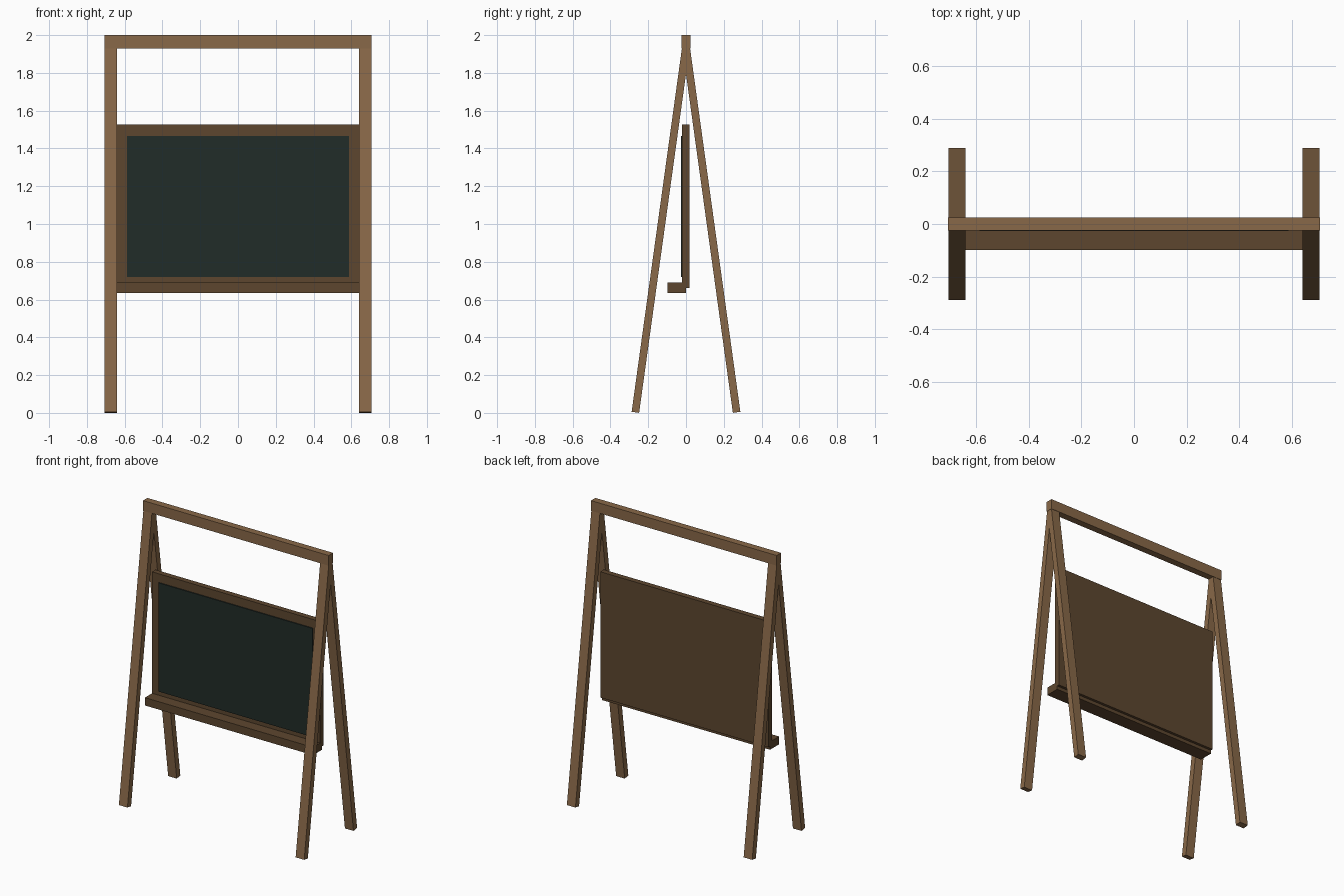
import bpy
import math

if "Cube" in bpy.data.objects:
    bpy.data.objects.remove(bpy.data.objects["Cube"])


def material(name, rgb):
    m = bpy.data.materials.new(name)
    m.diffuse_color = (*rgb, 1.0)
    m.use_nodes = True
    m.node_tree.nodes["Principled BSDF"].inputs["Base Color"].default_value = m.diffuse_color
    return m


light_wood = material("light_wood", (0.25, 0.14, 0.065))
dark_wood = material("dark_wood", (0.11, 0.062, 0.028))
slate = material("slate", (0.015, 0.025, 0.021))


def box(name, centre, size, mat, tilt=0.0):
    """Box with the given size, tilted about the x axis."""
    bpy.ops.mesh.primitive_cube_add(size=1, location=centre, rotation=(tilt, 0, 0))
    ob = bpy.context.object
    ob.name = name
    ob.scale = size
    ob.data.materials.append(mat)
    return ob


# Top beam joining the two A-frames
box("top_beam", (0, 0, 1.965), (1.414, 0.048, 0.07), light_wood)

# Four splayed legs, tops buried in the beam
foot_y, foot_z, top_z = 0.268, 0.003, 1.94
length = math.hypot(foot_y, top_z - foot_z)
lean = math.atan2(foot_y, top_z - foot_z)
for x_name, sx in (("left", -1), ("right", 1)):
    for y_name, sy in (("front", -1), ("back", 1)):
        box(f"{y_name}_{x_name}_leg",
            (sx * 0.673, sy * foot_y / 2, (foot_z + top_z) / 2),
            (0.065, 0.04, length), light_wood, sy * lean)

# Backing frame, writing surface standing proud of it, and chalk tray
box("board_frame", (0, -0.001, 1.093), (1.28, 0.038, 0.866), dark_wood)
box("writing_surface", (0, -0.018, 1.093), (1.174, 0.018, 0.748), slate)
box("chalk_tray", (0, -0.049, 0.663), (1.28, 0.098, 0.054), dark_wood)
